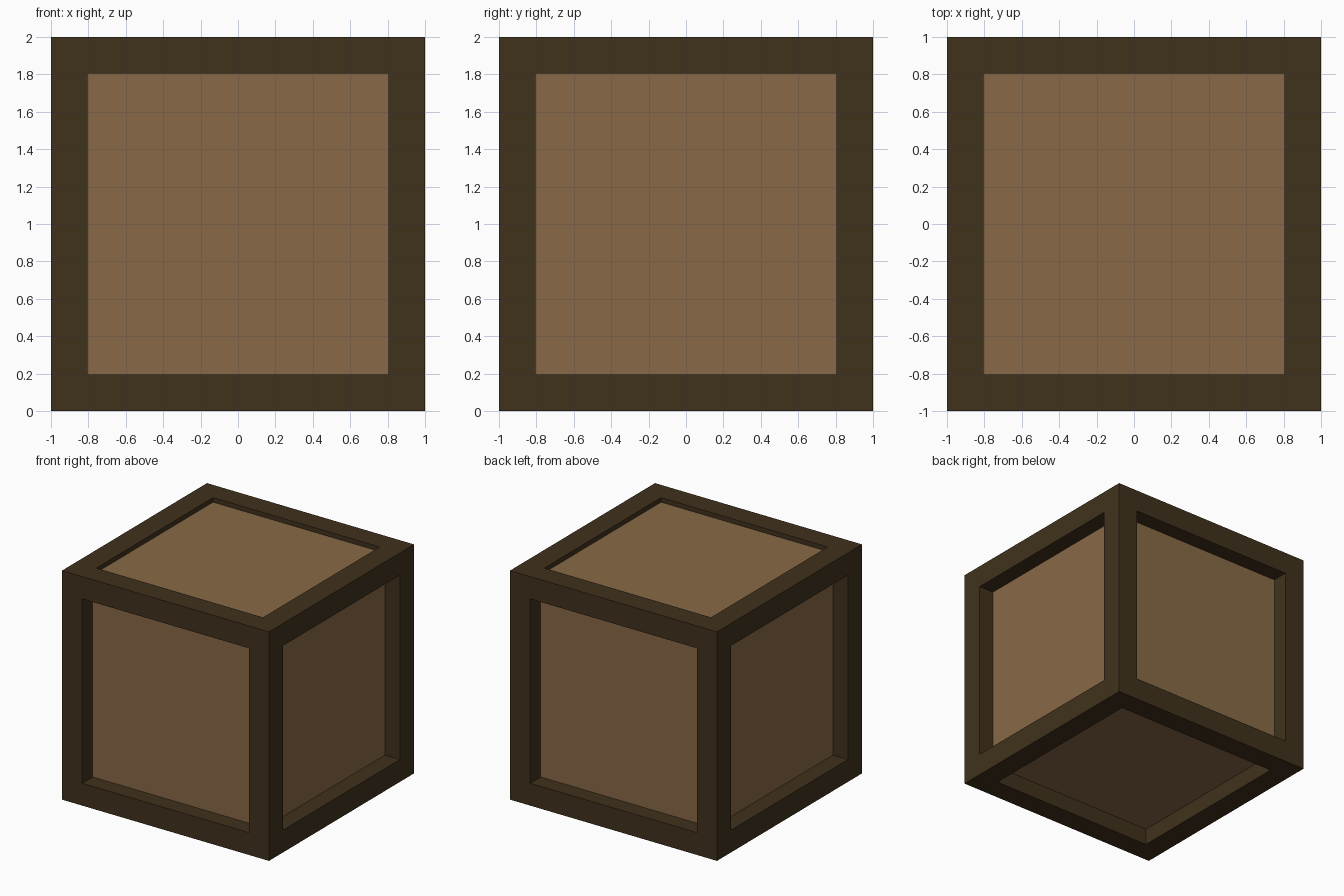
import bpy, bmesh
from mathutils import Matrix

if "Cube" in bpy.data.objects:
    bpy.data.objects.remove(bpy.data.objects["Cube"])

BEAM = 0.195        # thickness of the frame beams
SIDE_DEPTH = 0.145  # panel recess on the sides and underneath
TOP_DEPTH = 0.04    # shallower recess on the lid


def material(name, rgb):
    mat = bpy.data.materials.new(name)
    mat.diffuse_color = (*rgb, 1)
    mat.use_nodes = True
    mat.node_tree.nodes["Principled BSDF"].inputs["Base Color"].default_value = mat.diffuse_color
    return mat


def add_object(name, bm, mat):
    bmesh.ops.recalc_face_normals(bm, faces=bm.faces)
    mesh = bpy.data.meshes.new(name)
    bm.to_mesh(mesh)
    bm.free()
    mesh.materials.append(mat)
    obj = bpy.data.objects.new(name, mesh)
    bpy.context.collection.objects.link(obj)
    return obj


dark_wood = material("dark wood", (0.051, 0.031, 0.012))
light_wood = material("light wood", (0.249, 0.142, 0.063))

# Frame: a cube with a square opening through every side
bm = bmesh.new()
bmesh.ops.create_cube(bm, size=2, matrix=Matrix.Translation((0, 0, 1)))
openings = list(bm.faces)
bmesh.ops.inset_individual(bm, faces=openings, thickness=BEAM, use_even_offset=True)
for face in openings:
    inward = -face.normal * BEAM
    wall = bmesh.ops.extrude_discrete_faces(bm, faces=[face])["faces"][0]
    bmesh.ops.translate(bm, verts=wall.verts, vec=inward)
    bmesh.ops.delete(bm, geom=[wall], context="FACES_ONLY")
bmesh.ops.remove_doubles(bm, verts=bm.verts, dist=0.001)
add_object("crate_frame", bm, dark_wood)

# Panels: one inner box showing through the openings
width = 2 - 2 * SIDE_DEPTH
height = 2 - SIDE_DEPTH - TOP_DEPTH
bm = bmesh.new()
bmesh.ops.create_cube(
    bm, size=1,
    matrix=Matrix.Translation((0, 0, SIDE_DEPTH + height / 2))
    @ Matrix.Diagonal((width, width, height, 1)))
add_object("crate_panels", bm, light_wood)
